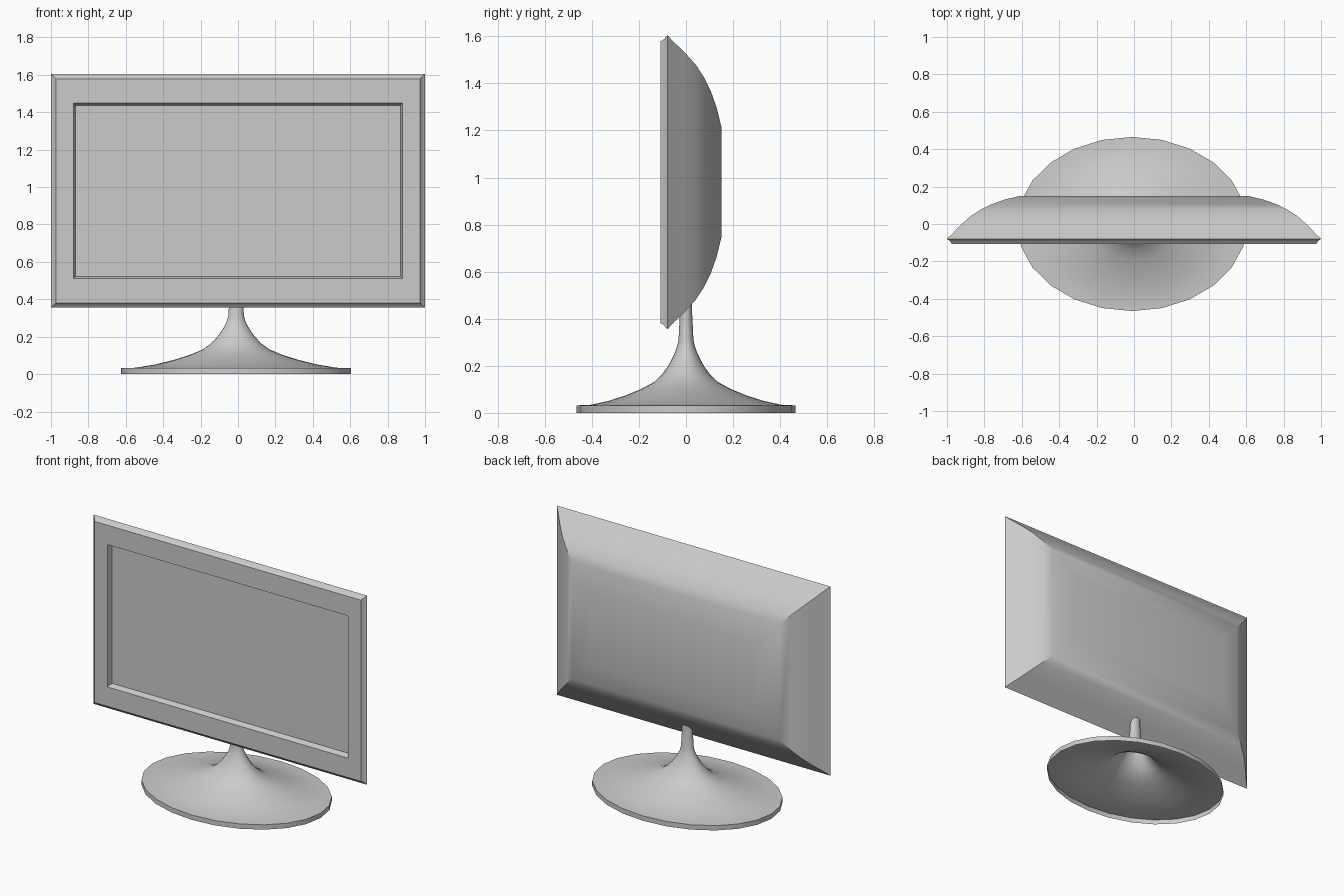
import bpy, bmesh, math

if "Cube" in bpy.data.objects:
    bpy.data.objects.remove(bpy.data.objects["Cube"], do_unlink=True)

HALF_W, HALF_H, MID_Z = 1.0, 0.625, 0.98   # monitor outline
SEGMENTS = 24                              # sides of the stand

grey = bpy.data.materials.new("plain grey")
grey.use_nodes = True
colour = (0.6, 0.6, 0.6, 1)
grey.diffuse_color = colour
grey.node_tree.nodes["Principled BSDF"].inputs["Base Color"].default_value = colour


def finish(bm, name, angle=30, recalc=True):
    """Turn a bmesh into a smooth-by-angle object."""
    if recalc:
        bmesh.ops.recalc_face_normals(bm, faces=bm.faces)
    mesh = bpy.data.meshes.new(name)
    bm.to_mesh(mesh)
    bm.free()
    mesh.materials.append(grey)
    obj = bpy.data.objects.new(name, mesh)
    bpy.context.collection.objects.link(obj)
    bpy.ops.object.select_all(action='DESELECT')
    obj.select_set(True)
    bpy.context.view_layer.objects.active = obj
    bpy.ops.object.shade_smooth_by_angle(angle=math.radians(angle))
    return obj


def rect_ring(bm, inset_x, inset_z, y):
    """Rectangle of vertices, set in from the monitor outline."""
    w, h = HALF_W - inset_x, HALF_H - inset_z
    return [bm.verts.new((sx * w, y, MID_Z + sz * h))
            for sx, sz in ((-1, -1), (1, -1), (1, 1), (-1, 1))]


def bridge(bm, rings):
    """Join successive closed rings with quads."""
    for a, b in zip(rings, rings[1:]):
        n = len(a)
        for i in range(n):
            j = (i + 1) % n
            bm.faces.new((a[i], a[j], b[j], b[i]))


# Monitor housing: screen recess, bezel, thin flange, domed back
recess = [(0.13, 0.168, -0.073), (0.12, 0.155, -0.108)]
flange = [(0.026, -0.108), (0.018, -0.094), (0.01, -0.087), (0, -0.079),
          (0.012, -0.068)]
dome = [(0.025, -0.056), (0.075, -0.004), (0.125, 0.041), (0.18, 0.077),
        (0.24, 0.106), (0.31, 0.131), (0.39, 0.15)]
bm = bmesh.new()
rings = [rect_ring(bm, *p) for p in recess]
rings += [rect_ring(bm, d, d, y) for d, y in flange + dome]
bridge(bm, rings)
bm.faces.new(rings[0])      # screen surface
bm.faces.new(rings[-1])     # flat back panel
finish(bm, "monitor_housing")

# Stand: hollow elliptical trumpet with a short vertical rim
profile = [(0.615, 0.0), (0.615, 0.032), (0.54, 0.034), (0.44, 0.05),
           (0.34, 0.074), (0.25, 0.102), (0.18, 0.131), (0.135, 0.163),
           (0.10, 0.20), (0.07, 0.243), (0.051, 0.28), (0.042, 0.31),
           (0.034, 0.43), (0.032, 0.52)]
bm = bmesh.new()
rings = []
for r, z in profile:
    rings.append([bm.verts.new((-0.01 + r * math.cos(t), 0.757 * r * math.sin(t), z))
                  for t in (2 * math.pi * i / SEGMENTS for i in range(SEGMENTS))])
bridge(bm, rings)
bm.faces.new(rings[-1])     # neck top, inside the housing
finish(bm, "stand", recalc=False)
